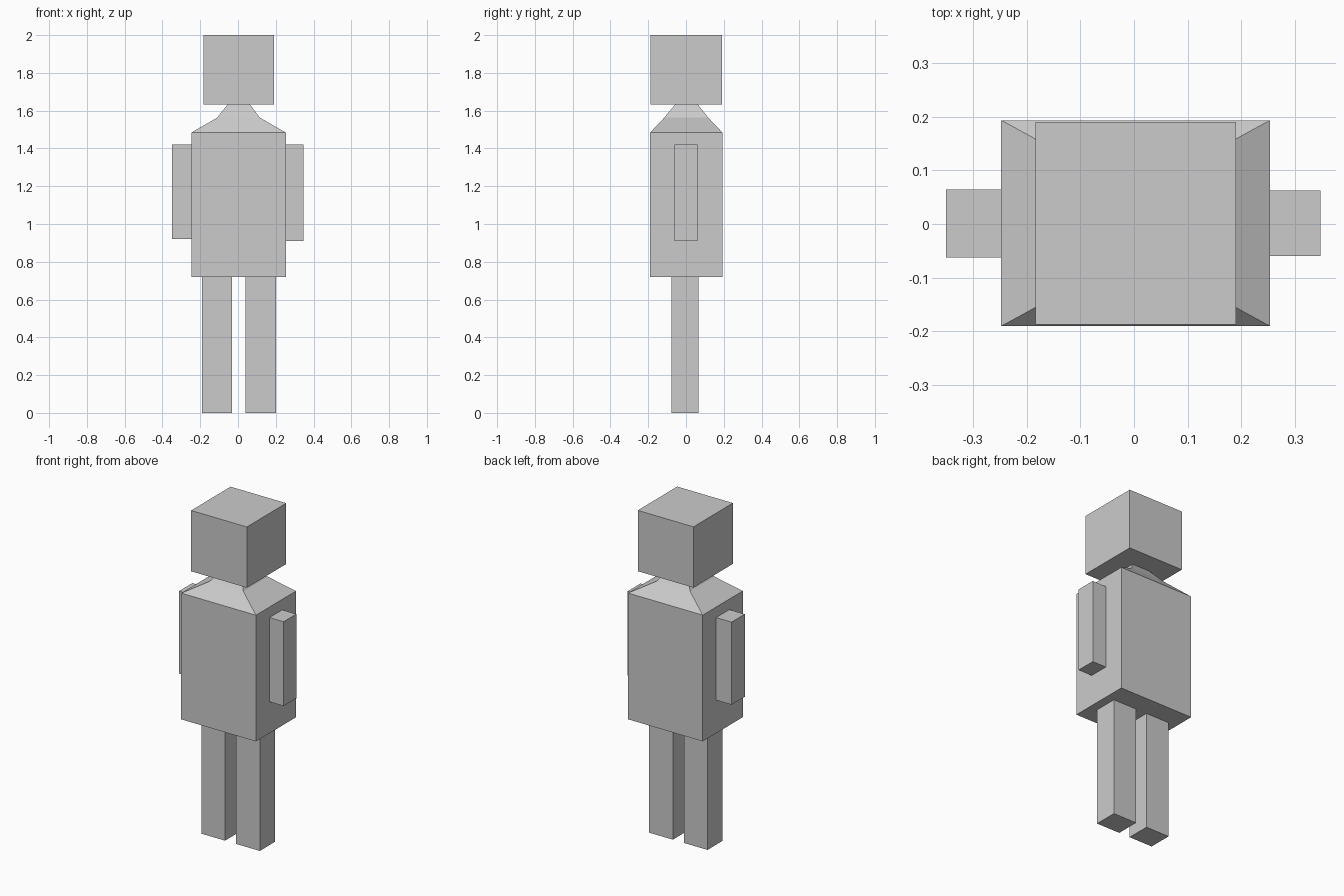
import bpy
import bmesh

old = bpy.data.objects.get("Cube")
if old:
    bpy.data.objects.remove(old, do_unlink=True)

# Single plain grey
grey = bpy.data.materials.new("plain_grey")
grey.use_nodes = True
colour = (0.6, 0.6, 0.6, 1)
grey.diffuse_color = colour
grey.node_tree.nodes["Principled BSDF"].inputs["Base Color"].default_value = colour


def loft(name, sections):
    """Stack rectangular sections (x0, x1, y0, y1, z) into a closed solid."""
    bm = bmesh.new()
    rings = []
    for x0, x1, y0, y1, z in sections:
        corners = ((x0, y0), (x1, y0), (x1, y1), (x0, y1))
        rings.append([bm.verts.new((x, y, z)) for x, y in corners])
    for low, high in zip(rings, rings[1:]):
        for i in range(4):
            j = (i + 1) % 4
            bm.faces.new((low[i], low[j], high[j], high[i]))
    bm.faces.new(rings[0][::-1])
    bm.faces.new(rings[-1])
    bmesh.ops.recalc_face_normals(bm, faces=bm.faces)
    mesh = bpy.data.meshes.new(name)
    bm.to_mesh(mesh)
    bm.free()
    mesh.materials.append(grey)
    obj = bpy.data.objects.new(name, mesh)
    bpy.context.collection.objects.link(obj)
    return obj


def block(name, x, y, z):
    return loft(name, [(*x, *y, z[0]), (*x, *y, z[1])])


# Torso with sloping shoulders that narrow into the neck
loft("torso", [
    (-0.247, 0.253, -0.19, 0.193, 0.72),
    (-0.247, 0.253, -0.19, 0.193, 1.484),
    (-0.11, 0.116, -0.115, 0.118, 1.563),
    (-0.055, 0.063, -0.058, 0.062, 1.633),
])

# Head
block("head", (-0.183, 0.19, -0.0)[:2], (-0.187, 0.19), (1.632, 2.0))

# Arms
block("right_arm", (-0.35, -0.24), (-0.062, 0.064), (0.92, 1.42))
block("left_arm", (0.245, 0.347), (-0.06, 0.062), (0.91, 1.42))

# Legs
for side, x in (("right", (-0.191, -0.033)), ("left", (0.041, 0.2))):
    block(side + "_leg", x, (-0.077, 0.067), (0, 0.722))
